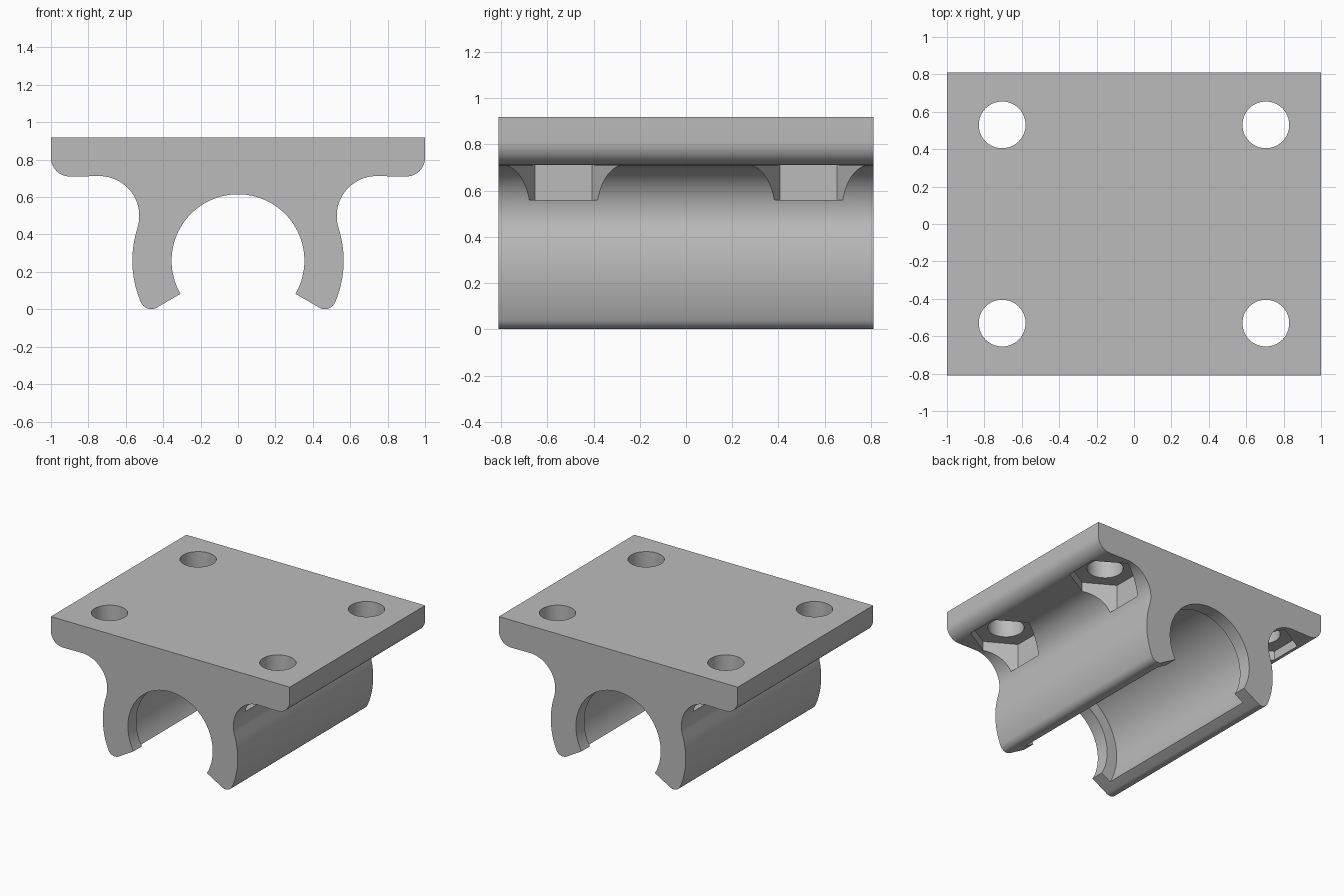
import bpy, bmesh
from math import cos, sin, radians, pi

cube = bpy.data.objects.get("Cube")
if cube:
    bpy.data.objects.remove(cube, do_unlink=True)

HALF_LEN = 0.81      # half length along y
BORE_Z = 0.26        # bore axis height
LIP_R, SEAT_R = 0.355, 0.44
OUTER_R, TIP_R = 0.565, 0.06

grey = bpy.data.materials.new("grey_plastic")
grey.use_nodes = True
colour = (0.5, 0.5, 0.5, 1)
grey.diffuse_color = colour
grey.node_tree.nodes["Principled BSDF"].inputs["Base Color"].default_value = colour


def arc(cx, cz, r, start, end, n):
    angles = [radians(start + (end - start) * i / n) for i in range(n + 1)]
    return [(cx + r * cos(a), cz + r * sin(a)) for a in angles]


def prism(name, points, depth, to_world):
    """Extrude a closed 2D outline; to_world maps (u, v, w) to a position."""
    bm = bmesh.new()
    low = bm.faces.new([bm.verts.new(to_world(u, v, -depth)) for u, v in points])
    moved = bmesh.ops.extrude_face_region(bm, geom=[low])["geom"]
    shift = [b - a for a, b in zip(to_world(0, 0, -depth), to_world(0, 0, depth))]
    bmesh.ops.translate(bm, vec=shift,
                        verts=[g for g in moved if isinstance(g, bmesh.types.BMVert)])
    bmesh.ops.recalc_face_normals(bm, faces=bm.faces)
    mesh = bpy.data.meshes.new(name)
    bm.to_mesh(mesh)
    bm.free()
    mesh.materials.append(grey)
    obj = bpy.data.objects.new(name, mesh)
    bpy.context.collection.objects.link(obj)
    return obj


def along_y(u, v, w):
    return (u, w, v)


# Right half of the cross-section, from the plate top down to the leg tip
half = [(1, 0.918)]
half += arc(0.9, 0.81, 0.1, 0, -90, 12)               # rounded plate edge
half += arc(0.74, 0.5, 0.212, 90, 198, 24)            # fillet under the plate
half += arc(0, BORE_Z, OUTER_R, 17, -22.5, 14)        # outside of the leg
tip_d, tip_a = OUTER_R - TIP_R, radians(-23.2)
half += arc(tip_d * cos(tip_a), BORE_Z + tip_d * sin(tip_a), TIP_R, -24, -120, 10)
bore = arc(0, BORE_Z, LIP_R, -30, 210, 64)
outline = half + bore + [(-x, z) for x, z in reversed(half)]
holder = prism("bearing_holder", outline, HALF_LEN, along_y)

# Wider bearing seat between the two end lips
cutters = [prism("seat_cutter", arc(0, BORE_Z, SEAT_R, 0, 357, 119), 0.71, along_y)]

# Bolt holes with hexagonal nut pockets
for sx in (-1, 1):
    for sy in (-1, 1):
        def upright(u, v, w, cx=0.705 * sx, cy=0.53 * sy):
            return (cx + u, cy + v, w)
        hole = arc(0, 0, 0.125, 0, 352.5, 47)
        cutters.append(prism("hole_cutter", hole, 1.2, upright))

        def pocket(u, v, w, cx=0.705 * sx, cy=0.53 * sy):
            return (cx + u, cy + v, 0.67 + w)
        cutters.append(prism("nut_cutter", arc(0, 0, 0.245, 30, 330, 5), 0.11, pocket))

bpy.context.view_layer.objects.active = holder
for cutter in cutters:
    mod = holder.modifiers.new("cut", "BOOLEAN")
    mod.operation = "DIFFERENCE"
    mod.solver = "EXACT"
    mod.object = cutter
    bpy.ops.object.modifier_apply(modifier=mod.name)
    bpy.data.objects.remove(cutter, do_unlink=True)

bpy.ops.object.select_all(action="DESELECT")
holder.select_set(True)
bpy.ops.object.shade_smooth_by_angle(angle=radians(25))
